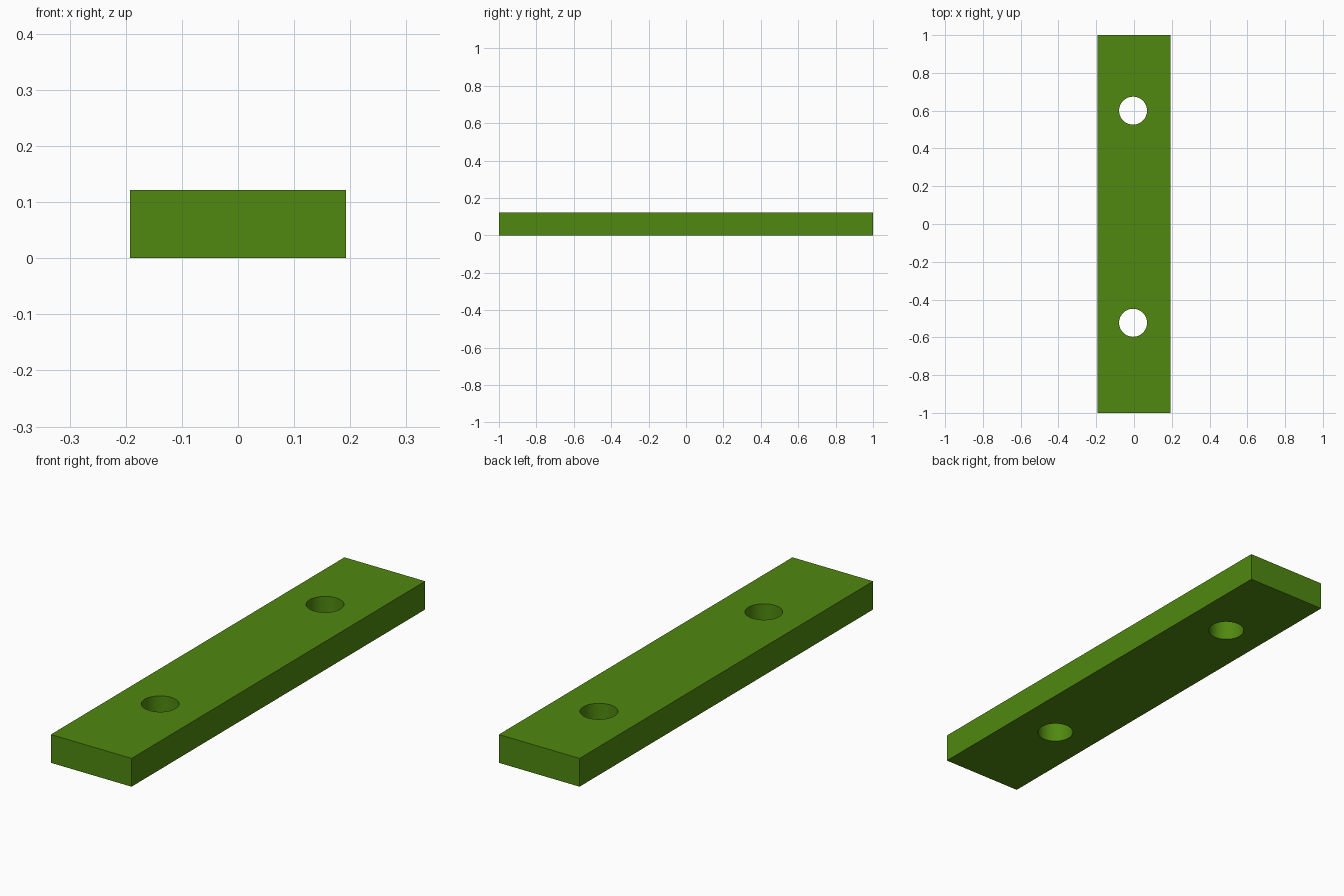
import bpy
import math

if "Cube" in bpy.data.objects:
    bpy.data.objects.remove(bpy.data.objects["Cube"])

LENGTH, WIDTH, HEIGHT = 2.0, 0.385, 0.122
HOLE_X, HOLE_RADIUS = -0.005, 0.074
HOLE_YS = (0.60, -0.523)

# Flat bar
bpy.ops.mesh.primitive_cube_add(size=1, location=(0, 0, HEIGHT / 2))
bar = bpy.context.object
bar.name = "mounting_bar"
bar.scale = (WIDTH, LENGTH, HEIGHT)
bpy.ops.object.transform_apply(location=True, rotation=False, scale=True)

green = bpy.data.materials.new("green")
green.diffuse_color = (0.08, 0.25, 0.005, 1)
green.use_nodes = True
green.node_tree.nodes["Principled BSDF"].inputs["Base Color"].default_value = green.diffuse_color
bar.data.materials.append(green)


# Through hole
def drill(target, x, y):
    bpy.ops.mesh.primitive_cylinder_add(
        vertices=64, radius=HOLE_RADIUS, depth=HEIGHT * 3,
        location=(x, y, HEIGHT / 2))
    cutter = bpy.context.object
    cutter.name = "hole_cutter"
    cutter.hide_render = True
    cutter.data.materials.append(green)
    cut = target.modifiers.new("hole", 'BOOLEAN')
    cut.operation = 'DIFFERENCE'
    cut.solver = 'EXACT'
    cut.object = cutter
    bpy.context.view_layer.objects.active = target
    bpy.ops.object.modifier_apply(modifier=cut.name)
    bpy.data.objects.remove(cutter, do_unlink=True)


for y in HOLE_YS:
    drill(bar, HOLE_X, y)

# Smooth hole walls, crisp edges
bpy.ops.object.select_all(action='DESELECT')
bar.select_set(True)
bpy.context.view_layer.objects.active = bar
bpy.ops.object.shade_smooth_by_angle(angle=math.radians(30))
